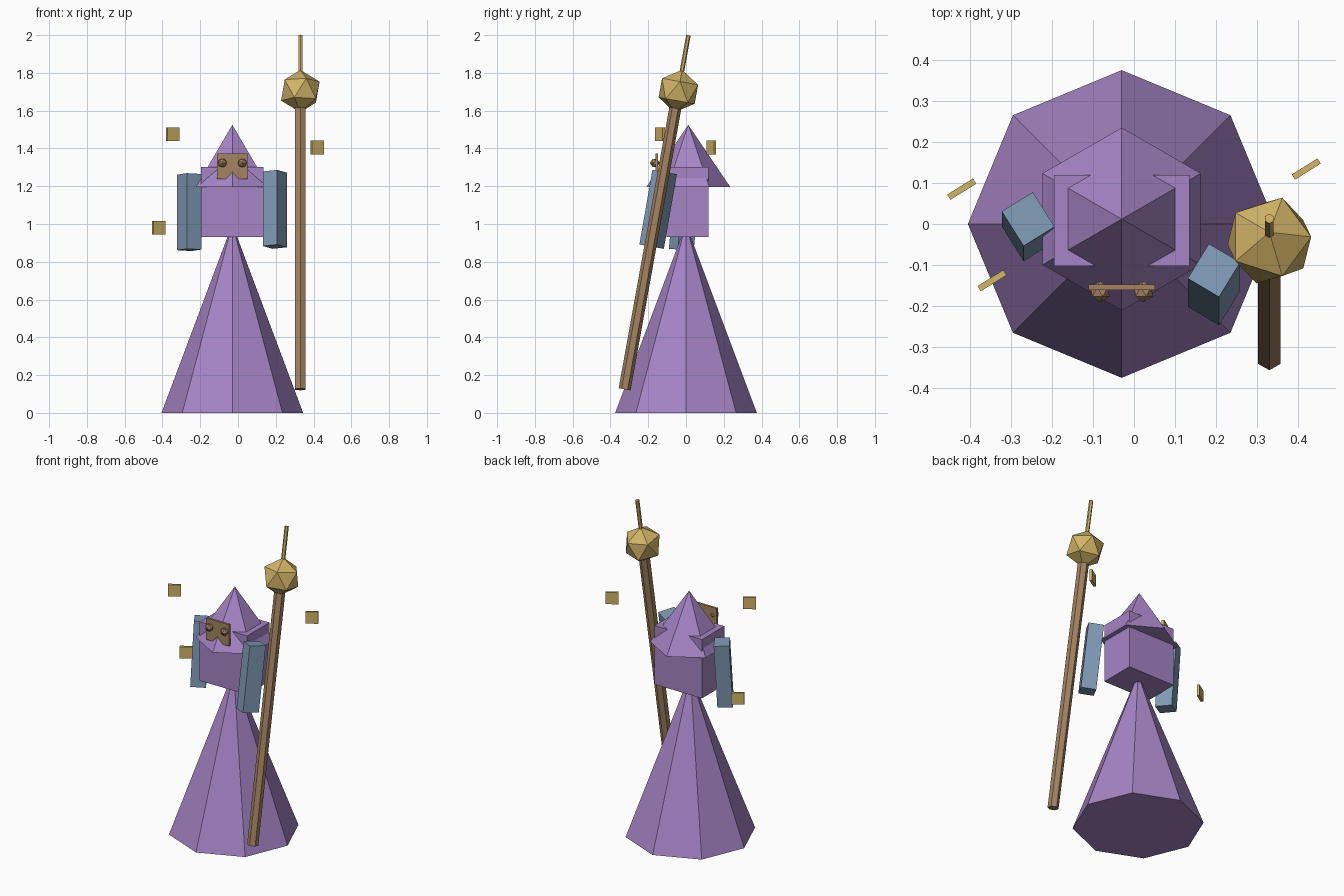
import bpy, bmesh, math
from mathutils import Vector, Matrix

cube = bpy.data.objects.get("Cube")
if cube:
    bpy.data.objects.remove(cube, do_unlink=True)


def material(name, hex_code):
    def linear(c):
        return c / 12.92 if c < 0.04045 else ((c + 0.055) / 1.055) ** 2.4
    col = [linear(int(hex_code[i:i + 2], 16) / 255) for i in range(0, 6, 2)] + [1]
    m = bpy.data.materials.new(name)
    m.use_nodes = True
    m.diffuse_color = col
    m.node_tree.nodes["Principled BSDF"].inputs["Base Color"].default_value = col
    return m


PURPLE = material("robe_purple", "A685C6")
BLUE = material("sleeve_blue", "7F99B5")
BROWN = material("wood_brown", "A58462")
GOLD = material("gold", "D2B468")


def finish(name, bm, mat, matrix=Matrix()):
    bmesh.ops.recalc_face_normals(bm, faces=bm.faces)
    mesh = bpy.data.meshes.new(name)
    bm.to_mesh(mesh)
    bm.free()
    mesh.materials.append(mat)
    obj = bpy.data.objects.new(name, mesh)
    obj.matrix_world = matrix
    bpy.context.collection.objects.link(obj)
    return obj


def along(a, b, turn=0):
    """Placement midway between two points, local z running from a to b."""
    a, b = Vector(a), Vector(b)
    rot = Vector((0, 0, 1)).rotation_difference(b - a).to_matrix().to_4x4()
    return Matrix.Translation((a + b) / 2) @ rot @ Matrix.Rotation(math.radians(turn), 4, 'Z')


def box(name, size, mat, matrix):
    bm = bmesh.new()
    bmesh.ops.create_cube(bm, size=1)
    bmesh.ops.scale(bm, vec=size, verts=bm.verts)
    return finish(name, bm, mat, matrix)


def cone(name, a, b, r1, r2, sides, mat):
    bm = bmesh.new()
    bmesh.ops.create_cone(bm, cap_ends=True, segments=sides, radius1=r1, radius2=r2,
                          depth=(Vector(b) - Vector(a)).length)
    bmesh.ops.remove_doubles(bm, verts=bm.verts, dist=1e-5)
    return finish(name, bm, mat, along(a, b))


def ball(name, radius, mat, matrix):
    bm = bmesh.new()
    bmesh.ops.create_icosphere(bm, subdivisions=1, radius=radius)
    return finish(name, bm, mat, matrix)


# Robe, torso and hat
CX = -0.03
cone("robe", (CX, 0, 0), (CX, 0, 1.0), 0.375, 0, 8, PURPLE)
box("torso", (0.33, 0.222, 0.37), PURPLE, Matrix.Translation((CX, 0.009, 1.117)))
cone("hat", (CX, 0.012, 1.195), (CX, 0.012, 1.525), 0.223, 0, 6, PURPLE)

# Sleeves
for name, low, high, turn in (
        ("left_sleeve", (0.195, -0.182, 0.88), (0.195, -0.113, 1.275), -31),
        ("right_sleeve", (-0.258, -0.025, 0.863), (-0.258, 0.012, 1.263), 32)):
    length = (Vector(high) - Vector(low)).length
    box(name, (0.089, 0.1, length), BLUE, along(low, high, turn))

# Staff with orb and spike
foot, tip = Vector((0.33, -0.325, 0.125)), Vector((0.33, 0.013, 2.0))
orb_centre = foot.lerp(tip, 0.842)
cone("staff", foot, orb_centre, 0.032, 0.032, 6, BROWN)
cone("staff_spike", orb_centre, tip, 0.012, 0.012, 6, GOLD)
ball("staff_orb", 0.114, GOLD, along(orb_centre * 2 - tip, tip))

# Face plate with a notched lower edge
half = [(0, 0.04), (0.034, 0), (0.081, 0), (0.081, 0.135)]
outline = half + [(-x, z) for x, z in reversed(half[1:])]
bm = bmesh.new()
face = bm.faces.new([bm.verts.new((CX + x, -0.161, 1.237 + z)) for x, z in outline])
ext = bmesh.ops.extrude_face_region(bm, geom=[face])
bmesh.ops.translate(bm, vec=(0, 0.014, 0),
                    verts=[v for v in ext["geom"] if isinstance(v, bmesh.types.BMVert)])
finish("face_plate", bm, BROWN)

# Eyes
for side, name in ((1, "left_eye"), (-1, "right_eye")):
    ball(name, 0.026, BROWN, Matrix.Translation((CX + side * 0.053, -0.165, 1.323))
         @ Matrix.Rotation(math.radians(90), 4, 'X'))

# Floating tiles
for i, place in enumerate([(-0.42, 0.085, 0.98), (-0.346, -0.138, 1.475), (0.42, 0.134, 1.405)]):
    box(f"floating_tile_{i + 1}", (0.074, 0.015, 0.073), GOLD,
        Matrix.Translation(place) @ Matrix.Rotation(math.radians(32), 4, 'Z'))
